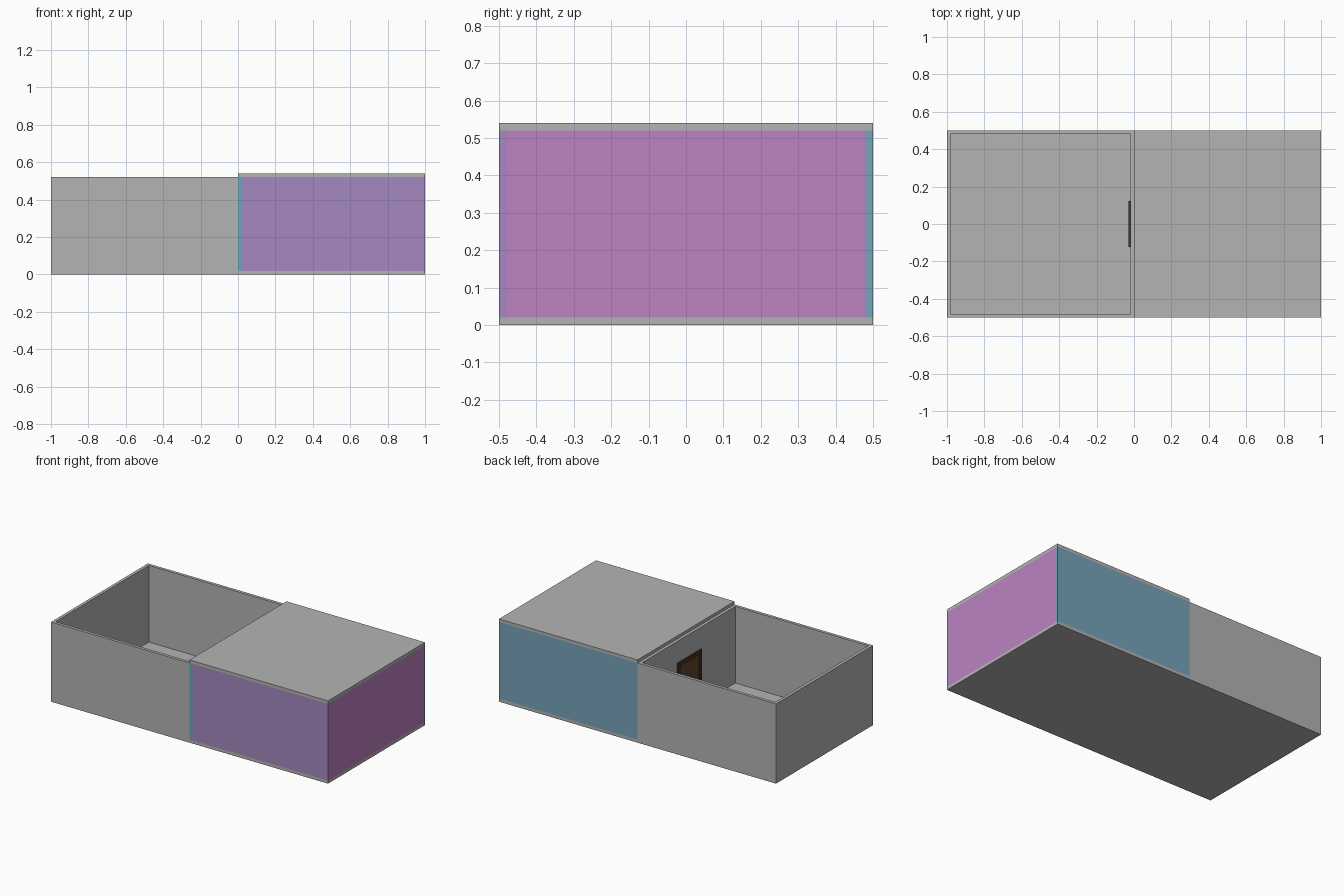
import bpy

if "Cube" in bpy.data.objects:
    bpy.data.objects.remove(bpy.data.objects["Cube"])


def srgb(r, g, b):
    lin = [((c / 255 + 0.055) / 1.055) ** 2.4 for c in (r, g, b)]
    return (*lin, 1.0)


def material(name, rgb):
    m = bpy.data.materials.new(name)
    m.diffuse_color = srgb(*rgb)
    m.use_nodes = True
    m.node_tree.nodes["Principled BSDF"].inputs["Base Color"].default_value = m.diffuse_color
    return m


grey = material("plain grey", (180, 180, 180))
purple = material("soft purple", (165, 137, 192))
pink = material("orchid pink", (189, 130, 194))
blue = material("dusty blue", (119, 164, 187))
teal = material("teal blue", (98, 168, 188))
dark_wood = material("dark wood", (72, 48, 30))
wood = material("brown wood", (98, 68, 43))


def box(name, x, y, z, mat):
    """Box from (min, max) pairs on each axis."""
    centre = [(a + b) / 2 for a, b in (x, y, z)]
    bpy.ops.mesh.primitive_cube_add(size=1, location=centre)
    ob = bpy.context.object
    ob.name = name
    ob.scale = [b - a for a, b in (x, y, z)]
    bpy.ops.object.transform_apply(location=False, rotation=False, scale=True)
    ob.data.materials.append(mat)
    return ob


T = 0.02                 # wall, floor and roof thickness
WALL = (T, 0.52)         # wall height range

# Floor slab for both rooms
box("floor", (-1, 1), (-0.5, 0.5), (0, T), grey)

# Open room on the left
box("open_room_front_wall", (-1, 0), (-0.5, -0.5 + T), WALL, grey)
box("open_room_back_wall", (-1, 0), (0.5 - T, 0.5), WALL, grey)
box("open_room_left_wall", (-1, -1 + T), (-0.5 + T, 0.5 - T), WALL, grey)
box("open_room_right_wall", (-T, 0), (-0.5 + T, 0.5 - T), WALL, grey)

# Roofed room on the right
box("closed_room_left_wall", (0, T), (-0.5, 0.5 - T), WALL, teal)
box("closed_room_front_wall", (T, 1), (-0.5, -0.5 + T), WALL, purple)
box("closed_room_back_wall", (0, 1), (0.5 - T, 0.5), WALL, blue)
box("closed_room_right_wall", (1 - T, 1), (-0.5 + T, 0.5 - T), WALL, pink)
box("roof", (0, 1), (-0.5, 0.5), (0.52, 0.54), grey)

# Door with frame on the dividing wall, facing the open room
W, H, F = 0.122, 0.38, 0.025
box("door_panel", (-0.025, -T), (-W + F, W - F), (T, H - F), wood)
box("door_frame_top", (-0.03, -T), (-W, W), (H - F, H), dark_wood)
for side, s in (("front", -1), ("back", 1)):
    ys = sorted((s * W, s * (W - F)))
    box("door_frame_" + side, (-0.03, -T), ys, (T, H - F), dark_wood)
